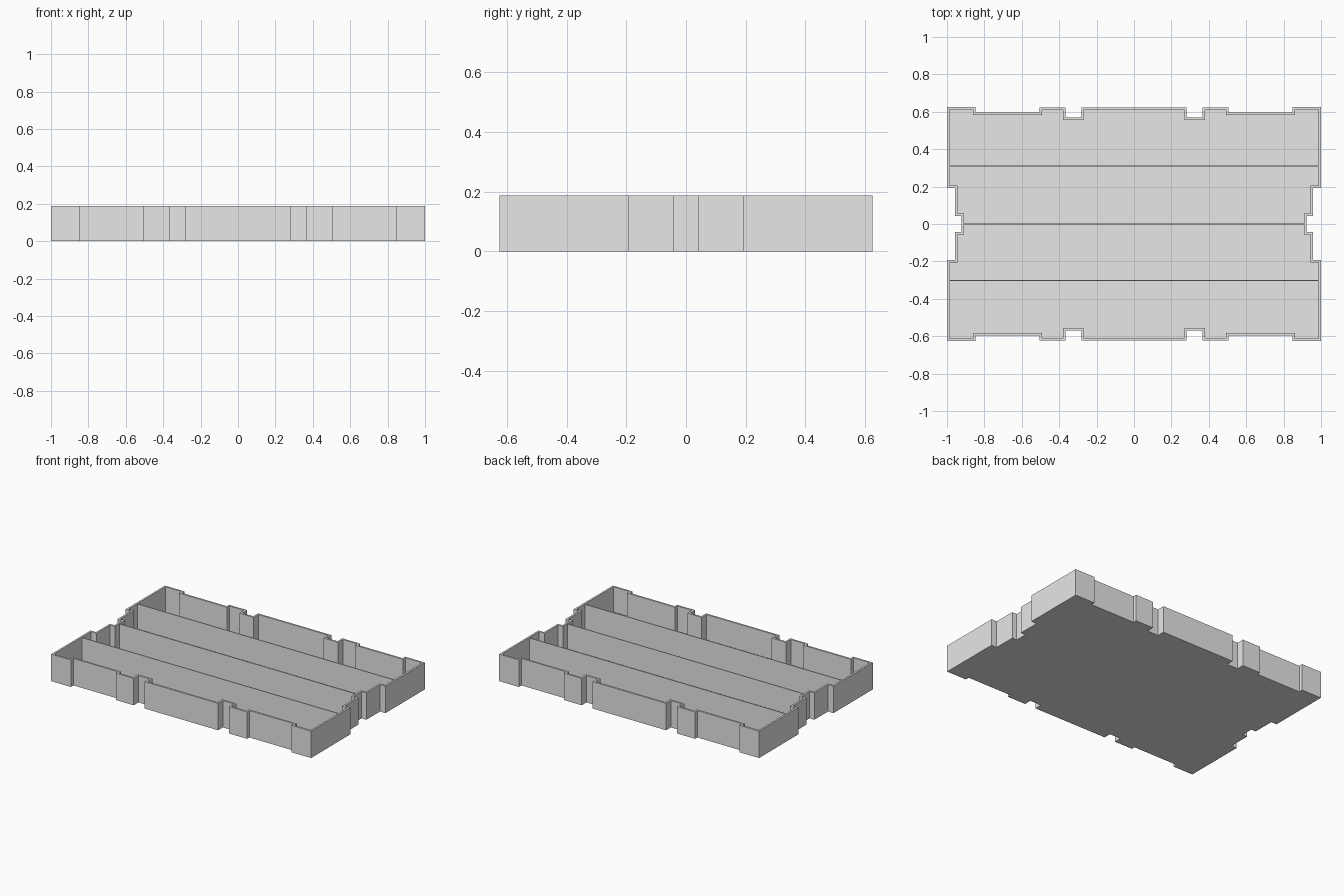
import bpy
import bmesh

cube = bpy.data.objects.get("Cube")
if cube:
    bpy.data.objects.remove(cube, do_unlink=True)

HEIGHT, WALL, FLOOR = 0.187, 0.013, 0.012

grey = bpy.data.materials.new("plain grey")
grey.use_nodes = True
grey.diffuse_color = (0.8, 0.8, 0.8, 1)
for node in grey.node_tree.nodes:
    if node.type == 'BSDF_PRINCIPLED':
        node.inputs["Base Color"].default_value = grey.diffuse_color


def add_object(name, bm):
    bmesh.ops.recalc_face_normals(bm, faces=bm.faces)
    mesh = bpy.data.meshes.new(name)
    bm.to_mesh(mesh)
    bm.free()
    mesh.materials.append(grey)
    obj = bpy.data.objects.new(name, mesh)
    bpy.context.collection.objects.link(obj)
    return obj


# One quarter of the notched outline, from the side notch to the back edge
quarter = [(0.922, 0.042), (0.958, 0.042), (0.958, 0.193), (1, 0.193),
           (1, 0.625), (0.848, 0.625), (0.848, 0.597), (0.505, 0.597),
           (0.505, 0.622), (0.367, 0.622), (0.367, 0.57), (0.282, 0.57),
           (0.282, 0.622)]
half = quarter + [(-x, y) for x, y in reversed(quarter)]
outline = half + [(-x, -y) for x, y in half]

# Tray: raise the outline, inset the rim and sink the inside to the floor
bm = bmesh.new()
base = bm.faces.new([bm.verts.new((x, y, 0)) for x, y in outline])
raised = bmesh.ops.extrude_face_region(bm, geom=[base], use_keep_orig=True)["geom"]
bmesh.ops.translate(bm, vec=(0, 0, HEIGHT),
                    verts=[v for v in raised if isinstance(v, bmesh.types.BMVert)])
bmesh.ops.recalc_face_normals(bm, faces=bm.faces)
top = [f for f in bm.faces if f.calc_center_median().z > HEIGHT * 0.9]
bmesh.ops.inset_region(bm, faces=top, thickness=WALL,
                       use_even_offset=True, use_boundary=True)
inner = bmesh.ops.extrude_discrete_faces(bm, faces=top)["faces"]
bmesh.ops.translate(bm, vec=(0, 0, FLOOR - HEIGHT), verts=list(inner[0].verts))
add_object("tray", bm)

# Three thin lengthwise dividers, with their ends set into the walls
for name, y, reach in (("front_divider", -0.303, 0.993),
                       ("middle_divider", 0, 0.915),
                       ("back_divider", 0.309, 0.993)):
    bm = bmesh.new()
    bmesh.ops.create_cube(bm, size=1)
    top_z, bottom_z = HEIGHT - 0.003, FLOOR / 2
    bmesh.ops.scale(bm, vec=(2 * reach, 0.006, top_z - bottom_z), verts=bm.verts)
    bmesh.ops.translate(bm, vec=(0, y, (top_z + bottom_z) / 2), verts=bm.verts)
    add_object(name, bm)
